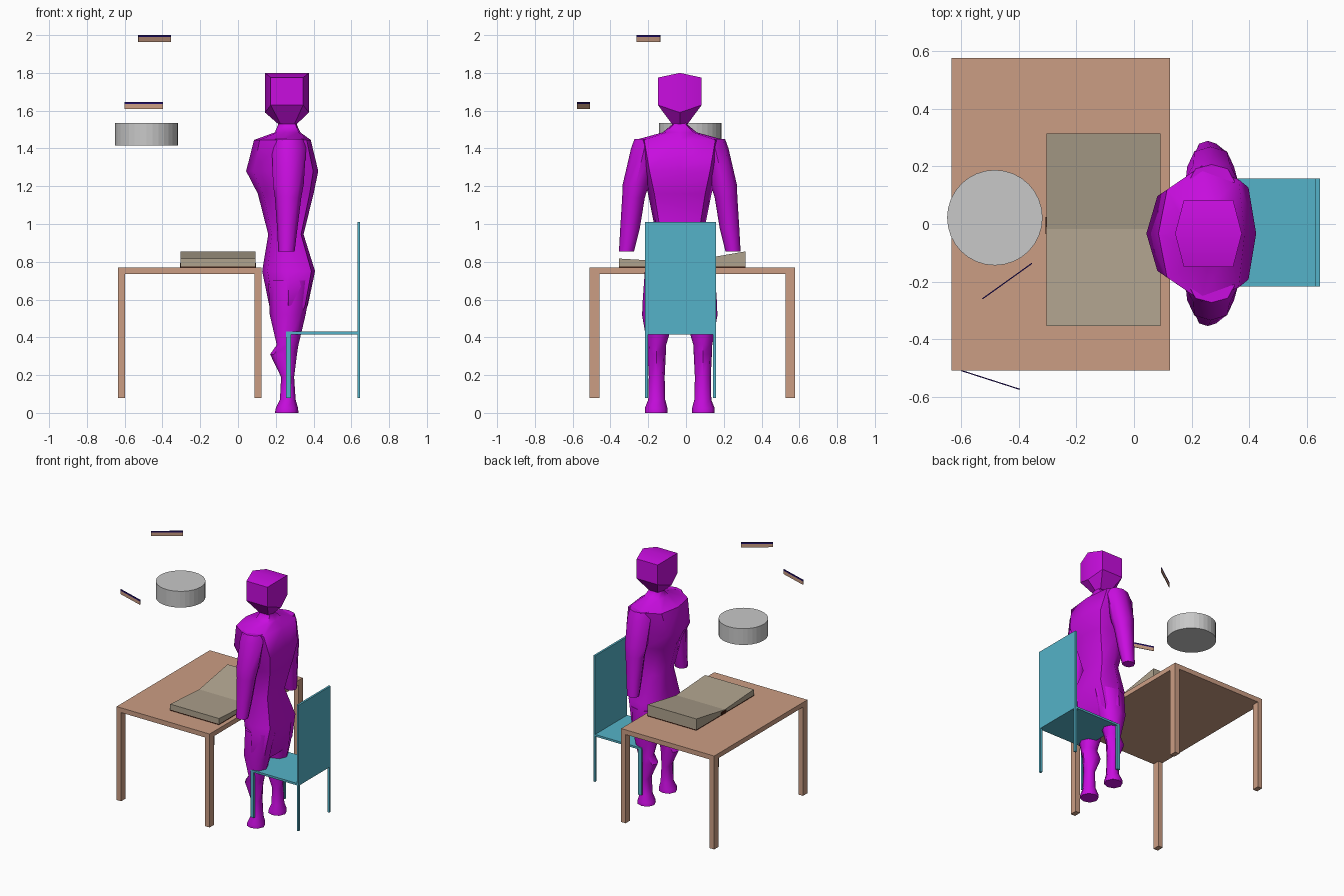
import bpy, bmesh, math
from mathutils import Vector

cube = bpy.data.objects.get("Cube")
if cube:
    bpy.data.objects.remove(cube, do_unlink=True)


def material(name, rgb):
    m = bpy.data.materials.new(name)
    m.use_nodes = True
    m.diffuse_color = (*rgb, 1)
    bsdf = next(n for n in m.node_tree.nodes if n.type == 'BSDF_PRINCIPLED')
    bsdf.inputs["Base Color"].default_value = (*rgb, 1)
    return m


MAGENTA = material("magenta", (0.58, 0.004, 0.74))
WOOD = material("tan wood", (0.6, 0.34, 0.23))
TEAL = material("teal", (0.09, 0.45, 0.58))
GREY = material("light grey", (0.58, 0.58, 0.58))
PAGE = material("page beige", (0.43, 0.365, 0.27))
BROWN = material("dark brown", (0.05, 0.012, 0.006))
NAVY = material("navy", (0.015, 0.004, 0.14))


def finish(name, bm, mat, smooth=None):
    bmesh.ops.recalc_face_normals(bm, faces=bm.faces)
    mesh = bpy.data.meshes.new(name)
    bm.to_mesh(mesh)
    bm.free()
    mesh.materials.append(mat)
    ob = bpy.data.objects.new(name, mesh)
    bpy.context.collection.objects.link(ob)
    if smooth:
        bpy.ops.object.select_all(action='DESELECT')
        ob.select_set(True)
        bpy.context.view_layer.objects.active = ob
        bpy.ops.object.shade_smooth_by_angle(angle=math.radians(smooth))
    return ob


def box(name, x, y, z, mat):
    """Box between the (low, high) pairs of each axis."""
    bm = bmesh.new()
    bmesh.ops.create_cube(bm, size=1)
    for v in bm.verts:
        v.co = [lo + (c + 0.5) * (hi - lo) for c, (lo, hi) in zip(v.co, (x, y, z))]
    return finish(name, bm, mat)


def prism(name, profile, x0, x1, mat):
    """Extrude a (y, z) profile along x."""
    bm = bmesh.new()
    face = bm.faces.new([bm.verts.new((x0, y, z)) for y, z in profile])
    new = bmesh.ops.extrude_face_region(bm, geom=[face])["geom"]
    moved = [g for g in new if isinstance(g, bmesh.types.BMVert)]
    bmesh.ops.translate(bm, verts=moved, vec=(x1 - x0, 0, 0))
    return finish(name, bm, mat)


def loft(name, rings, mat, smooth):
    """Skin rings of points; caps are split along the front-back axis."""
    bm = bmesh.new()
    rows = [[bm.verts.new(p) for p in ring] for ring in rings]
    n = len(rows[0])
    for a, b in zip(rows, rows[1:]):
        for i in range(n):
            j = (i + 1) % n
            bm.faces.new((a[i], a[j], b[j], b[i]))
    for r in (rows[0], rows[-1]):
        bm.faces.new(r[:n // 2 + 1])
        bm.faces.new(r[n // 2:] + r[:1])
    return finish(name, bm, mat, smooth)


# Outlines as (share of depth, share of half width), front to back
HEX = [(0, 0), (0.13, 1), (0.87, 1), (1, 0), (0.87, -1), (0.13, -1)]
TORSO = [(0, 0), (0.1, 0.65), (0.5, 1), (0.93, 0.8), (1, 0),
         (0.93, -0.8), (0.5, -1), (0.1, -0.65)]
LIMB = [(0, 0), (0.15, 0.75), (0.5, 1), (0.85, 0.75), (1, 0),
        (0.85, -0.75), (0.5, -1), (0.15, -0.75)]
MID_Y = -0.033


def section(shape, z, front, back, half, off=0, drop=0):
    return [(front + u * (back - front), MID_Y + off + w * half, z - drop * abs(w))
            for u, w in shape]


# Table
tx, ty = (-0.635, 0.125), (-0.51, 0.578)
box("table_top", tx, ty, (0.735, 0.77), WOOD)
for i, x in enumerate((tx[0], tx[1] - 0.037)):
    for j, y in enumerate((ty[0], ty[1] - 0.052)):
        box(f"table_leg_{i}{j}", (x, x + 0.037), (y, y + 0.052), (0.08, 0.735), WOOD)

# Chair
cy = (-0.217, 0.158)
box("chair_seat", (0.255, 0.64), cy, (0.415, 0.43), TEAL)
box("chair_back", (0.632, 0.647), cy, (0.415, 1.01), TEAL)
for x0, x1, label in ((0.255, 0.28, "front"), (0.632, 0.647, "back")):
    for j, y in enumerate((cy[0], cy[1] - 0.015)):
        box(f"chair_{label}_leg_{j}", (x0, x1), (y, y + 0.015), (0.08, 0.415), TEAL)

# Open book: two wedge page blocks, a cover and a spine
prism("book_near_pages", [(-0.355, 0.776), (-0.355, 0.817), (-0.018, 0.797),
                          (-0.018, 0.776)], -0.305, 0.093, PAGE)
prism("book_far_pages", [(0.315, 0.776), (0.315, 0.855), (-0.018, 0.797),
                         (-0.018, 0.776)], -0.305, 0.093, PAGE)
box("book_cover", (-0.305, 0.093), (-0.355, 0.315), (0.77, 0.776), BROWN)
box("book_spine", (-0.307, 0.094), (-0.035, 0.025), (0.77, 0.793), BROWN)

# Floating drum
bm = bmesh.new()
bmesh.ops.create_cone(bm, cap_ends=True, segments=32, radius1=0.166, radius2=0.166,
                      depth=0.12)
bmesh.ops.translate(bm, verts=bm.verts, vec=(-0.484, 0.022, 1.475))
finish("floating_drum", bm, GREY)


# Floating upright strips with a dark upper band
def strip(name, a, b, z0, z1, mat):
    a, b = Vector(a), Vector(b)
    side = (b - a).orthogonal().normalized() * 0.002
    bm = bmesh.new()
    base = bm.faces.new([bm.verts.new((p.x, p.y, z0))
                         for p in (a - side, b - side, b + side, a + side)])
    new = bmesh.ops.extrude_face_region(bm, geom=[base])["geom"]
    bmesh.ops.translate(bm, verts=[g for g in new if isinstance(g, bmesh.types.BMVert)],
                        vec=(0, 0, z1 - z0))
    finish(name, bm, mat)


for label, a, b, top in (("upper", (-0.527, -0.26), (-0.355, -0.137), 2.0),
                         ("lower", (-0.6, -0.51), (-0.397, -0.575), 1.646)):
    strip(f"{label}_strip", a, b, top - 0.036, top - 0.011, WOOD)
    strip(f"{label}_strip_band", a, b, top - 0.011, top, NAVY)

# Figure: head with a ridged crown
loft("head", [section(HEX, 1.8, 0.143, 0.375, 0.116, drop=0.025),
              section(HEX, 1.59, 0.143, 0.375, 0.116, drop=-0.04),
              section(HEX, 1.53, 0.212, 0.312, 0.042)], MAGENTA, 35)

# Figure: neck, chest, waist and hips (z, front, back, half width)
body = [(1.55, 0.215, 0.31, 0.042), (1.525, 0.212, 0.312, 0.042),
        (1.485, 0.195, 0.33, 0.09), (1.445, 0.085, 0.385, 0.235),
        (1.28, 0.043, 0.425, 0.2), (1.16, 0.105, 0.4, 0.168),
        (0.945, 0.16, 0.347, 0.125), (0.75, 0.128, 0.408, 0.185),
        (0.57, 0.165, 0.37, 0.198), (0.5, 0.2, 0.34, 0.17)]
loft("torso", [section(TORSO, *r) for r in body], MAGENTA, 50)

# Figure: limbs (z, front, back, half width, sideways offset)
leg = [(0.7, 0.16, 0.39, 0.09, 0.095), (0.52, 0.168, 0.358, 0.088, 0.112),
       (0.36, 0.205, 0.32, 0.05, 0.122), (0.31, 0.17, 0.312, 0.048, 0.122),
       (0.19, 0.228, 0.297, 0.042, 0.122), (0.07, 0.222, 0.305, 0.045, 0.122),
       (0.025, 0.2, 0.318, 0.06, 0.125), (0, 0.195, 0.32, 0.06, 0.125)]
arm = [(1.45, 0.19, 0.35, 0.06, 0.18), (1.4, 0.18, 0.36, 0.07, 0.188),
       (1.21, 0.185, 0.348, 0.07, 0.232), (1.14, 0.195, 0.335, 0.06, 0.245),
       (0.98, 0.207, 0.315, 0.052, 0.263), (0.855, 0.213, 0.3, 0.04, 0.282)]
for side, s in (("left", -1), ("right", 1)):
    for part, rows in (("leg", leg), ("arm", arm)):
        loft(f"{side}_{part}", [section(LIMB, *r[:4], off=s * r[4]) for r in rows],
             MAGENTA, 50)
